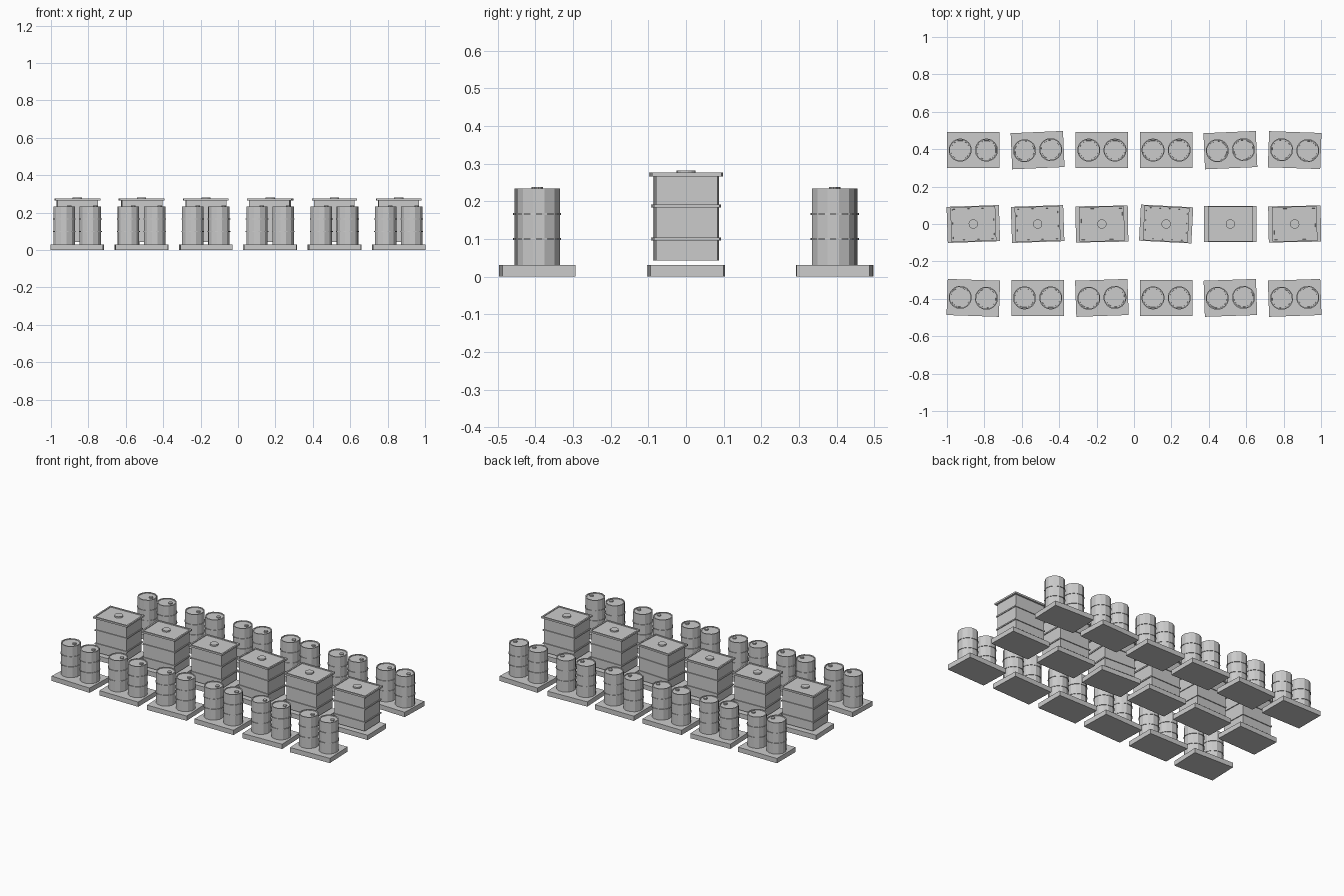
import bpy, bmesh, math
from mathutils import Matrix, Vector

cube = bpy.data.objects.get("Cube")
if cube:
    bpy.data.objects.remove(cube)

grey = bpy.data.materials.new("plain grey")
grey.use_nodes = True
grey.diffuse_color = (0.6, 0.6, 0.6, 1)
grey.node_tree.nodes["Principled BSDF"].inputs["Base Color"].default_value = (0.6, 0.6, 0.6, 1)


def add_box(bm, width, depth, bottom, top):
    place = Matrix.Translation((0, 0, (bottom + top) / 2))
    scale = Matrix.Diagonal((width, depth, top - bottom, 1))
    return bmesh.ops.create_cube(bm, size=1, matrix=place @ scale)["verts"]


def add_disc(bm, radius, bottom, top, sides, x=0):
    place = Matrix.Translation((x, 0, (bottom + top) / 2))
    turn = Matrix.Rotation(math.pi / sides, 4, "Z")
    return bmesh.ops.create_cone(bm, cap_ends=True, segments=sides, radius1=radius,
                                 radius2=radius, depth=top - bottom,
                                 matrix=place @ turn)["verts"]


def recess_top(bm, verts, rim, depth):
    # Inset the highest face and push it down, leaving a raised rim
    faces = {f for v in verts for f in v.link_faces}
    top = max(faces, key=lambda f: f.calc_center_median().z)
    for _ in range(2):
        bmesh.ops.inset_region(bm, faces=[top], thickness=rim if _ == 0 else 0.0005)
    bmesh.ops.translate(bm, verts=top.verts, vec=(0, 0, -depth))


def finish(bm, name):
    bm.normal_update()
    mesh = bpy.data.meshes.new(name)
    bm.to_mesh(mesh)
    bm.free()
    mesh.materials.append(grey)
    return mesh


def make_pallet():
    bm = bmesh.new()
    add_box(bm, 0.28, 0.193, 0, 0.031)
    return finish(bm, "pallet")


def make_drum():
    bm = bmesh.new()
    body = add_disc(bm, 0.059, 0.031, 0.234, 12)
    bm.normal_update()
    recess_top(bm, body, 0.007, 0.004)
    # Rolling hoops
    for z in (0.1, 0.166):
        add_disc(bm, 0.0615, z - 0.0025, z + 0.0025, 24)
    # Bung
    add_disc(bm, 0.012, 0.228, 0.238, 10, x=0.026)
    return finish(bm, "drum")


def make_container():
    bm = bmesh.new()
    add_box(bm, 0.216, 0.163, 0.043, 0.267)
    # Reinforcing bands
    for z in (0.1, 0.187):
        add_box(bm, 0.226, 0.174, z - 0.004, z + 0.004)
    # Rimmed lid
    lid = add_box(bm, 0.24, 0.185, 0.265, 0.276)
    bm.normal_update()
    recess_top(bm, lid, 0.014, 0.004)
    # Filler cap
    add_disc(bm, 0.025, 0.268, 0.281, 16)
    return finish(bm, "container")


pallet, drum, container = make_pallet(), make_drum(), make_container()


def place(mesh, name, centre, angle, offset=0):
    turn = Matrix.Rotation(math.radians(angle), 4, "Z")
    ob = bpy.data.objects.new(name, mesh)
    ob.matrix_world = Matrix.Translation(Vector(centre)) @ turn @ Matrix.Translation((offset, 0, 0))
    bpy.context.collection.objects.link(ob)


# Three rows of pallets, each turned a little
rows = (("front", -0.395, (-2, 0, 2, 0, 2, 2)),
        ("middle", 0, (2, 2, 1, -3, 0, 1)),
        ("back", 0.395, (0, 2.5, 0, 0, 2.5, -2)))
for row, y, angles in rows:
    for i, angle in enumerate(angles):
        centre = (-0.859 + i * 0.3436, y, 0)
        place(pallet, f"{row}_pallet_{i + 1}", centre, angle)
        if row == "middle":
            place(container, f"container_{i + 1}", centre, angle)
        else:
            for side, x in (("right", -0.07), ("left", 0.07)):
                place(drum, f"{row}_{side}_drum_{i + 1}", centre, angle, x)
